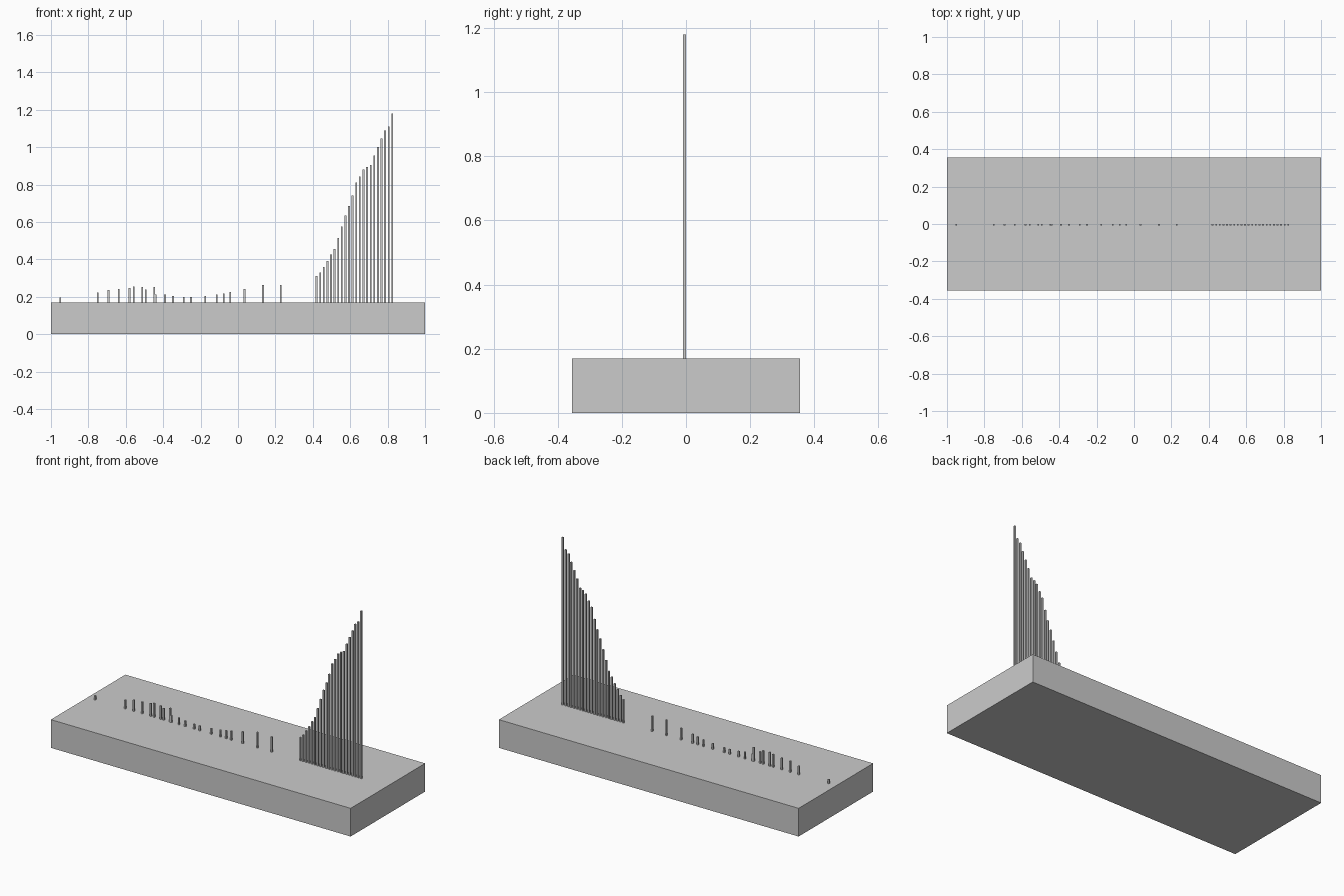
import bpy

BASE_TOP = 0.17
PIN = 0.0095       # square section of every pin
PIN_Y = -0.004


def box(name, x, y, z0, z1, sx, sy):
    bpy.ops.mesh.primitive_cube_add(size=1, location=(x, y, (z0 + z1) / 2))
    ob = bpy.context.object
    ob.name = name
    ob.scale = (sx, sy, z1 - z0)
    bpy.ops.object.transform_apply(location=False, rotation=False, scale=True)
    return ob


# base slab
box("base_slab", 0, 0, 0, BASE_TOP, 2, 0.71)

# short scattered pins: (x, top height)
short_pins = [
    (-0.95, 0.195), (-0.75, 0.222), (-0.693, 0.237), (-0.637, 0.241),
    (-0.58, 0.247), (-0.557, 0.254), (-0.512, 0.251), (-0.493, 0.24),
    (-0.448, 0.253), (-0.441, 0.212), (-0.391, 0.211), (-0.348, 0.204),
    (-0.29, 0.2), (-0.252, 0.2), (-0.175, 0.204), (-0.114, 0.211),
    (-0.076, 0.218), (-0.041, 0.225), (0.035, 0.241), (0.133, 0.264),
    (0.228, 0.262),
]
for i, (x, top) in enumerate(short_pins):
    box(f"short_pin_{i + 1}", x, PIN_Y, BASE_TOP, top, PIN, PIN)

# evenly spaced row of rising rods
rod_tops = [0.31, 0.33, 0.36, 0.39, 0.425, 0.455, 0.515, 0.575, 0.635, 0.685,
            0.742, 0.81, 0.842, 0.88, 0.895, 0.905, 0.955, 1.0, 1.045, 1.09,
            1.11, 1.18]
first, last = 0.42, 0.825
step = (last - first) / (len(rod_tops) - 1)
for i, top in enumerate(rod_tops):
    box(f"tall_rod_{i + 1}", first + i * step, PIN_Y, BASE_TOP, top, PIN, PIN)
